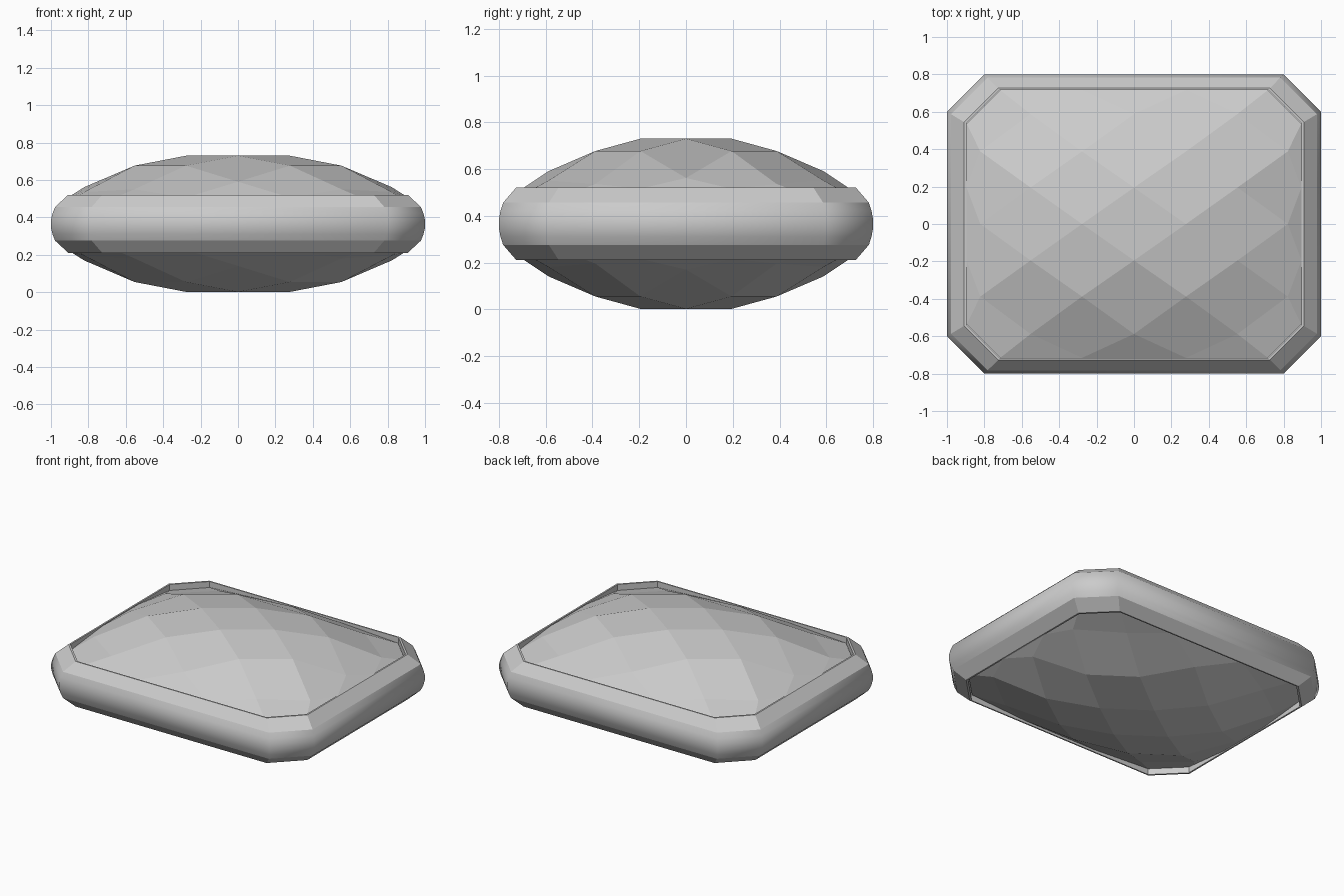
import bpy, bmesh

if "Cube" in bpy.data.objects:
    bpy.data.objects.remove(bpy.data.objects["Cube"])

MID = 0.366  # height of the girdle plane


def finish(name, bm):
    me = bpy.data.meshes.new(name)
    bm.to_mesh(me)
    bm.free()
    ob = bpy.data.objects.new(name, me)
    bpy.context.collection.objects.link(ob)
    return ob


# Cut-corner frame: one closed (scale, height) profile around an octagon
octagon = [(1, .6), (.8, .8), (-.8, .8), (-1, .6),
           (-1, -.6), (-.8, -.8), (.8, -.8), (1, -.6)]
upper = [(.895, .155), (.906, .155), (.976, .09), (.99, .055), (.998, .02)]
profile = upper + [(s, -h) for s, h in reversed(upper)]
CREASES = {0, 1, 2, len(profile) - 1, len(profile) - 2, len(profile) - 3}
bm = bmesh.new()
rings = [[bm.verts.new((x * s / .998, y * s / .998, MID + h)) for x, y in octagon]
         for s, h in profile]
for a, b in zip(rings, rings[1:] + rings[:1]):
    for k in range(8):
        n = (k + 1) % 8
        bm.faces.new((a[k], a[n], b[n], b[k])).smooth = True
bmesh.ops.recalc_face_normals(bm, faces=bm.faces)
# chamfers stay crisp, the outer band is soft all the way round
for r, ring in enumerate(rings):
    if r in CREASES:
        for k in range(8):
            bm.edges.get((ring[k], ring[(k + 1) % 8])).smooth = False
for r in (0, 1, len(rings) - 2, len(rings) - 3, len(rings) - 1):
    for k in range(8):
        bm.edges.get((rings[r][k], rings[(r + 1) % len(rings)][k])).smooth = False
frame = finish("frame", bm)

# Faceted domes: diamond lattice, outermost points held against the frame
XS = (0, .278, .553, .822, .895)
YS = (0, .195, .388, .588, .716)
RISE = {(1, 0): .364, (0, 1): .364, (2, 1): .311, (1, 2): .311,
        (3, 0): .196, (0, 3): .225, (3, 2): .17, (2, 3): .185,
        (4, 1): .15, (1, 4): .14, (4, 3): .115, (3, 4): .115}


def dome(name, side):
    bm = bmesh.new()
    pts = {}
    for i in range(-4, 5):
        for j in range(-4, 5):
            key = (abs(i), abs(j))
            if key in RISE:
                x, y = XS[key[0]], YS[key[1]]
                if key == (4, 3):
                    y = .537
                if key == (3, 4):
                    x = .716
                pts[i, j] = bm.verts.new((x if i > 0 else -x if i < 0 else 0,
                                          y if j > 0 else -y if j < 0 else 0,
                                          MID + side * RISE[key]))
    for i in range(-4, 5):
        for j in range(-4, 5):
            if (i + j) % 2 == 0:
                near = [(i + 1, j), (i, j + 1), (i - 1, j), (i, j - 1)]
                face = [pts[p] for p in near if p in pts][::side]
                if len(face) > 2:
                    bm.faces.new(face)
    finish(name, bm)


dome("top_dome", 1)
dome("bottom_dome", -1)
